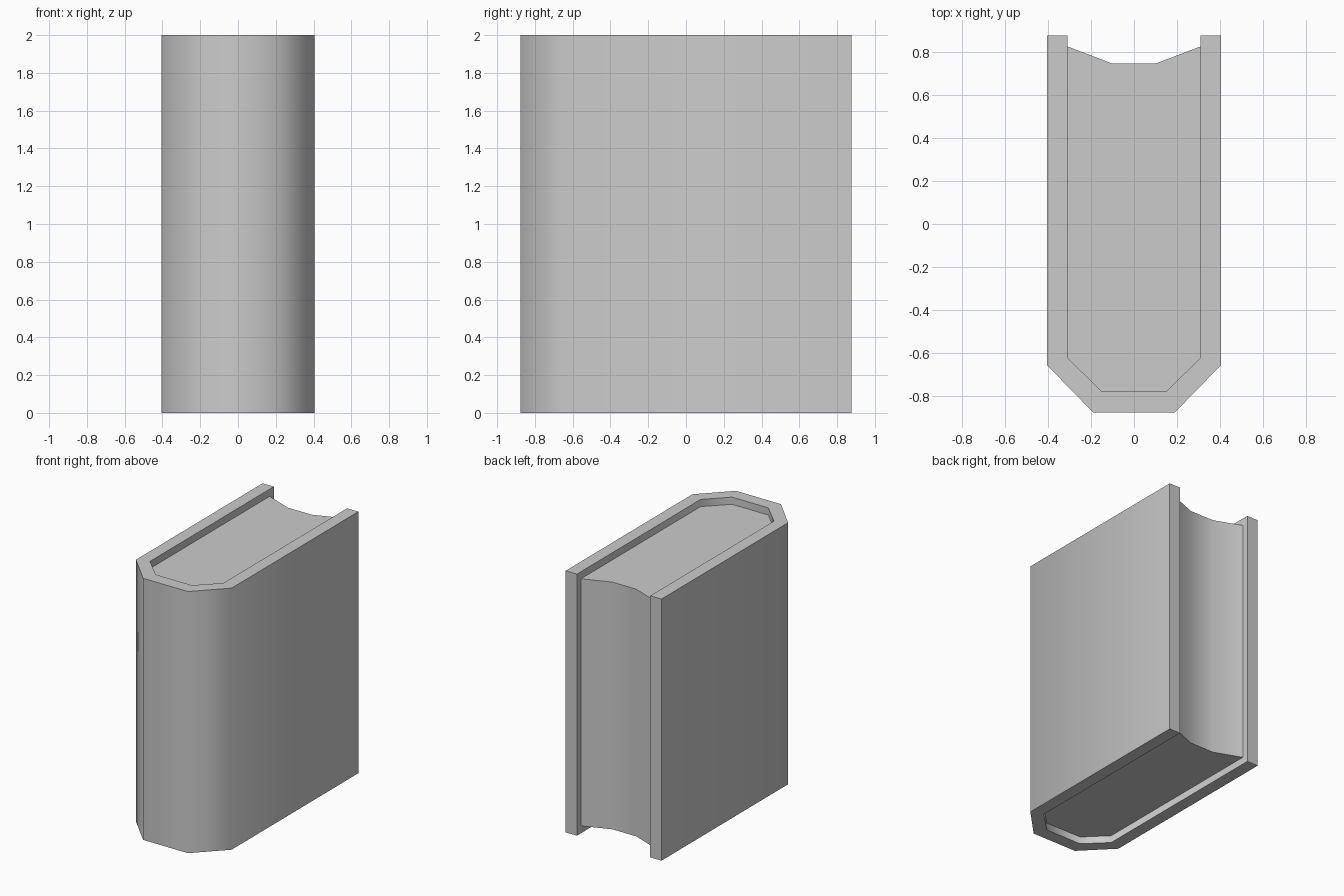
import bpy
import bmesh
import math

HEIGHT = 2.0
PAGE_INSET = 0.055

cube = bpy.data.objects.get("Cube")
if cube:
    bpy.data.objects.remove(cube, do_unlink=True)

grey = bpy.data.materials.new("plain_grey")
grey.use_nodes = True
colour = (0.6, 0.6, 0.6, 1)
grey.diffuse_color = colour
grey.node_tree.nodes["Principled BSDF"].inputs["Base Color"].default_value = colour


def mirrored(half):
    """Complete an open path by mirroring its right half across x = 0."""
    return half + [(-x, y) for x, y in reversed(half)]


def extrude_plan(name, faces, z0, z1):
    """Extrude flat plan faces upward into a smooth-shaded solid."""
    bm = bmesh.new()
    flat = [bm.faces.new([bm.verts.new((x, y, z0)) for x, y in pts]) for pts in faces]
    bmesh.ops.remove_doubles(bm, verts=bm.verts[:], dist=0.0001)
    flat = bm.faces[:]
    top = bmesh.ops.extrude_face_region(bm, geom=flat, use_keep_orig=True)["geom"]
    verts = [g for g in top if isinstance(g, bmesh.types.BMVert)]
    bmesh.ops.translate(bm, verts=verts, vec=(0, 0, z1 - z0))
    bmesh.ops.recalc_face_normals(bm, faces=bm.faces[:])
    mesh = bpy.data.meshes.new(name)
    bm.to_mesh(mesh)
    bm.free()
    mesh.materials.append(grey)
    obj = bpy.data.objects.new(name, mesh)
    bpy.context.collection.objects.link(obj)
    bpy.ops.object.select_all(action="DESELECT")
    obj.select_set(True)
    bpy.context.view_layer.objects.active = obj
    bpy.ops.object.shade_smooth_by_angle(angle=math.radians(60))
    return obj


# Cover: two boards joined by a chamfered spine
outer = mirrored([(0.405, 0.875), (0.405, -0.655), (0.19, -0.875)])
inner = mirrored([(0.31, 0.875), (0.31, -0.62), (0.153, -0.775)])
strips = [(outer[i], outer[i + 1], inner[i + 1], inner[i]) for i in range(len(outer) - 1)]
extrude_plan("cover", strips, 0, HEIGHT)

# Page block: recessed at both ends, with a hollow fore edge
pages = mirrored([(0.10, 0.745), (0.31, 0.825), (0.31, -0.62), (0.153, -0.775)])
extrude_plan("page_block", [pages], PAGE_INSET, HEIGHT - PAGE_INSET)
